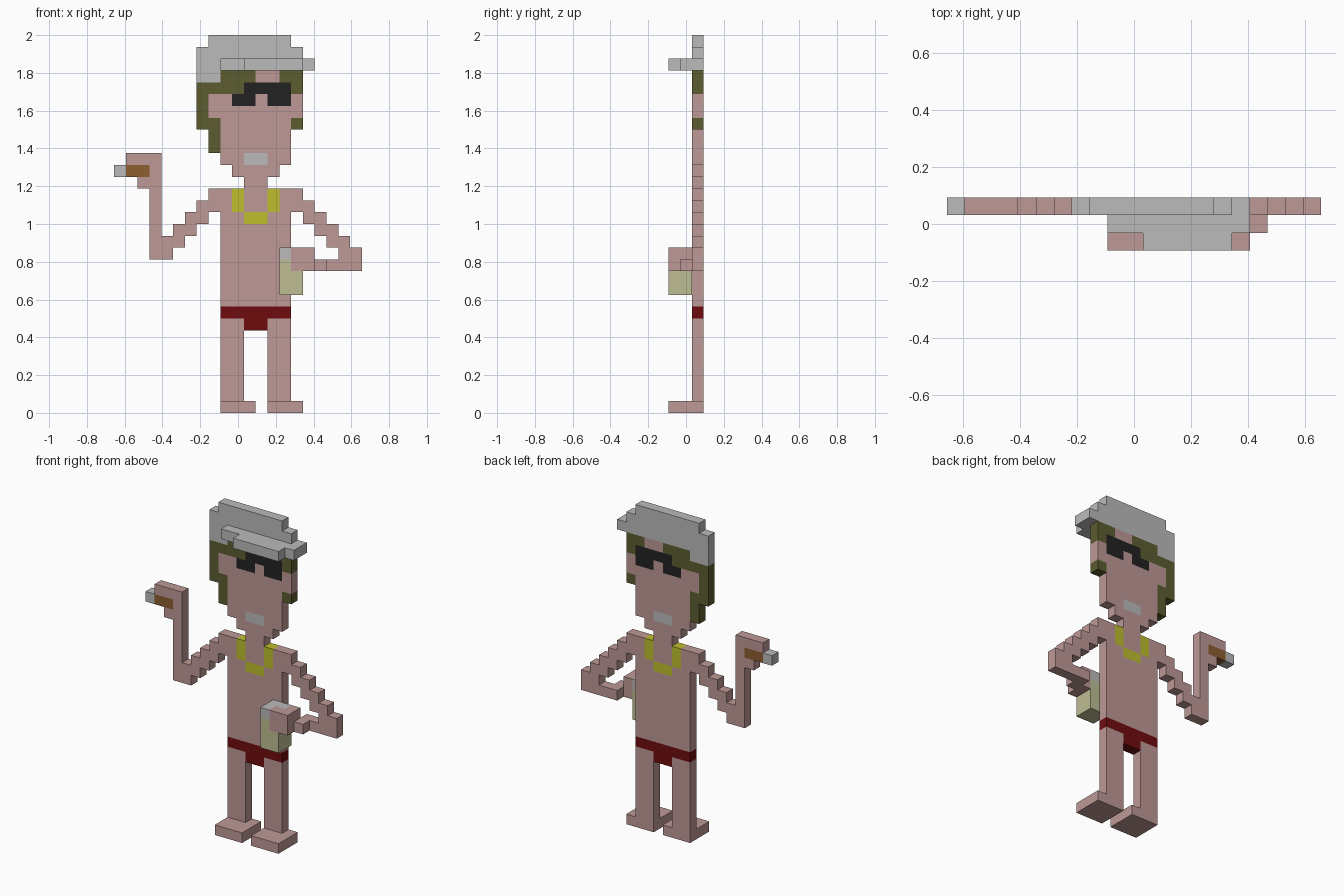
import bpy
import bmesh
from mathutils import Vector

CELL = 0.0625
ORIGIN = Vector((-10.5, -1.5, 0))   # in cells: centres the figure
FRONT, MIDDLE, BACK = range(3)      # depth layers

if "Cube" in bpy.data.objects:
    bpy.data.objects.remove(bpy.data.objects["Cube"])


def linear(v):
    v /= 255
    return v / 12.92 if v <= 0.04045 else ((v + 0.055) / 1.055) ** 2.4


def material(name, *rgb):
    colour = [linear(v) for v in rgb] + [1]
    mat = bpy.data.materials.new(name)
    mat.use_nodes = True
    mat.diffuse_color = colour
    bsdf = mat.node_tree.nodes["Principled BSDF"]
    bsdf.inputs["Base Color"].default_value = colour
    bsdf.inputs["Roughness"].default_value = 0.9
    return mat


skin = material("skin", 190, 153, 150)
grey = material("light grey", 187, 187, 187)
olive = material("olive hair", 92, 92, 48)
black = material("black", 34, 34, 34)
yellow = material("yellow", 191, 190, 45)
red = material("dark red", 112, 12, 15)
brown = material("brown", 140, 94, 48)
pale = material("pale green", 190, 190, 148)

owner = {}    # cell -> part name; later parts replace earlier ones
colours = {}  # part name -> material


def part(name, mat, *blocks, layers=(BACK,)):
    """Each block is (first column, end column, bottom row, top row)."""
    colours[name] = mat
    for left, right, bottom, top in blocks:
        for x in range(left, right):
            for z in range(bottom, top):
                for y in layers:
                    owner[x, y, z] = name


def stairs(start, step, top, count):
    """Two-cell-wide steps going down one row at a time."""
    return [(start + step * i, start + step * i + 2, top - i, top - i + 1)
            for i in range(count)]


# Legs and feet
for side, col in (("right", 9), ("left", 13)):
    part(side + "_leg", skin, (col, col + 2, 1, 8))
    part(side + "_foot", skin, (col, col + 3, 0, 1), layers=(FRONT, MIDDLE, BACK))

# Torso, neck and clothing
part("torso", skin, (9, 15, 9, 19))
part("neck", skin, (11, 13, 19, 20))
part("swim_briefs", red, (9, 15, 8, 9), (11, 13, 7, 8))
part("necklace", yellow, (10, 11, 17, 19), (13, 14, 17, 19), (11, 13, 16, 17))

# Raised right arm with cigar
part("right_arm", skin, (8, 9, 18, 19), *stairs(7, -1, 17, 4),
     (3, 5, 13, 15), (3, 4, 15, 22))
part("right_hand", skin, (1, 3, 21, 22), (2, 3, 19, 20))
part("cigar", brown, (1, 3, 20, 21))
part("cigar_ash", grey, (0, 1, 20, 21))

# Bent left arm, reaching forward to hold a can
part("left_arm", skin, (15, 16, 18, 19), *stairs(15, 1, 17, 5), (17, 21, 12, 13))
part("can", pale, (14, 16, 10, 13), layers=(FRONT, MIDDLE))
part("can_lid", grey, (14, 16, 13, 14), layers=(FRONT, MIDDLE))
part("left_wrist", skin, (16, 17, 12, 14), (17, 18, 12, 13), layers=(MIDDLE,))
part("left_hand", skin, (15, 17, 12, 14), layers=(FRONT,))

# Head
part("head", skin, (10, 14, 20, 21), (9, 15, 21, 29), (8, 16, 25, 27))
part("mouth", grey, (11, 13, 21, 22))
part("hair", olive, (7, 8, 24, 28), (8, 9, 22, 25), (8, 11, 27, 28),
     (9, 12, 28, 29), (14, 16, 28, 29), (15, 16, 27, 28), (15, 16, 24, 25))
part("sunglasses", black, (11, 15, 27, 28), (10, 12, 26, 27), (13, 15, 26, 27))

# Cap and brim
part("cap", grey, (8, 15, 31, 32), (7, 16, 29, 31), (16, 17, 29, 30), (7, 9, 28, 29))
part("brim", grey, (9, 17, 29, 30), layers=(MIDDLE,))
part("brim_edge", grey, (11, 16, 29, 30), layers=(FRONT,))

# Build one shell per part, with faces only where a cell meets open air
for name, mat in colours.items():
    bm = bmesh.new()
    for cell in [c for c, who in owner.items() if who == name]:
        middle = Vector(cell) + Vector((0.5, 0.5, 0.5)) + ORIGIN
        for axis in range(3):
            for sign in (-1, 1):
                normal = Vector((0, 0, 0))
                normal[axis] = sign
                if tuple(int(c + n) for c, n in zip(cell, normal)) in owner:
                    continue
                u = Vector((0, 0, 0))
                u[(axis + 1) % 3] = 0.5
                v = normal.cross(u)
                centre = middle + normal / 2
                corners = (-u - v, u - v, u + v, v - u)
                bm.faces.new([bm.verts.new((centre + k) * CELL) for k in corners])
    bmesh.ops.remove_doubles(bm, verts=bm.verts, dist=CELL / 100)
    bmesh.ops.dissolve_limit(bm, angle_limit=0.01, verts=bm.verts, edges=bm.edges)
    mesh = bpy.data.meshes.new(name)
    bm.to_mesh(mesh)
    bm.free()
    mesh.materials.append(mat)
    bpy.context.collection.objects.link(bpy.data.objects.new(name, mesh))
